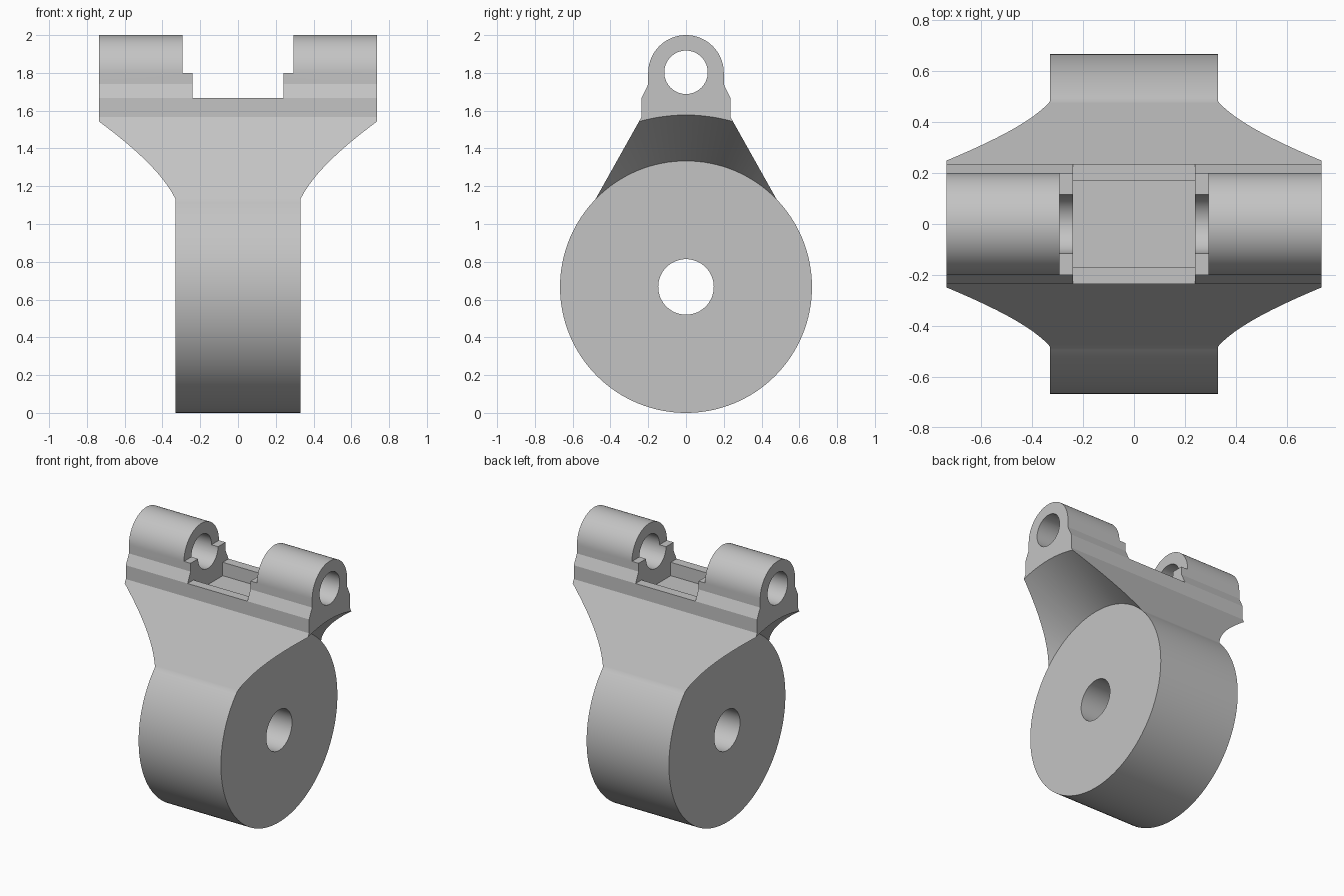
import bpy, bmesh, math
from mathutils import Matrix

default = bpy.data.objects.get("Cube")
if default:
    bpy.data.objects.remove(default, do_unlink=True)

WHEEL_R, WHEEL_HALF = 0.667, 0.33
HINGE_Z, HINGE_R, HALF_WIDTH = 1.8, 0.2, 0.735
FLARE = 0.6  # radial growth of the flare per unit of width


def make_object(name, bm):
    bmesh.ops.recalc_face_normals(bm, faces=bm.faces)
    mesh = bpy.data.meshes.new(name)
    bm.to_mesh(mesh)
    bm.free()
    obj = bpy.data.objects.new(name, mesh)
    bpy.context.collection.objects.link(obj)
    return obj


def prism(name, outline, half):
    """Extrude a (y, z) outline across x from -half to half."""
    bm = bmesh.new()
    face = bm.faces.new([bm.verts.new((-half, y, z)) for y, z in outline])
    ext = bmesh.ops.extrude_face_region(bm, geom=[face])
    moved = [v for v in ext["geom"] if isinstance(v, bmesh.types.BMVert)]
    bmesh.ops.translate(bm, verts=moved, vec=(2 * half, 0, 0))
    return make_object(name, bm)


def arc(radius, z, start, end, steps):
    angles = [start + (end - start) * i / steps for i in range(steps + 1)]
    return [(radius * math.cos(a), z + radius * math.sin(a)) for a in angles]


def circle(radius, z, steps):
    return arc(radius, z, 0, 2 * math.pi, steps)[:-1]


def box(name, half_x, half_y, low, high):
    return prism(name, [(-half_y, low), (half_y, low), (half_y, high), (-half_y, high)], half_x)


def cone_cutter(side):
    """Cone around the wheel axis that hollows the underside of the flare."""
    inner, outer = WHEEL_HALF - 0.01, 0.8
    r1, r2 = [WHEEL_R + FLARE * (x - WHEEL_HALF) for x in (inner, outer)]
    turn = Matrix.Rotation(side * math.pi / 2, 4, "Y")
    place = Matrix.Translation((side * (inner + outer) / 2, 0, WHEEL_R))
    bm = bmesh.new()
    bmesh.ops.create_cone(bm, cap_ends=True, segments=128, radius1=r1, radius2=r2,
                          depth=outer - inner, matrix=place @ turn)
    return make_object("flare_cutter", bm)


def combine(target, other, operation):
    other.hide_render = True
    mod = target.modifiers.new(operation.lower(), "BOOLEAN")
    mod.operation, mod.object, mod.solver = operation, other, "EXACT"
    bpy.context.view_layer.objects.active = target
    bpy.ops.object.modifier_apply(modifier=mod.name)
    bpy.data.objects.remove(other, do_unlink=True)


# Flared neck with the rounded hinge barrel on top
side = [(0.553, 1.0), (0.235, 1.567), (0.235, 1.667), (HINGE_R, 1.74)]
outline = side + arc(HINGE_R, HINGE_Z, 0, math.pi, 48) + [(-y, z) for y, z in reversed(side)]
body = prism("hinge_bracket", outline, HALF_WIDTH)
for s in (1, -1):
    combine(body, cone_cutter(s), "DIFFERENCE")

# Round drum below the neck
combine(body, prism("drum", circle(WHEEL_R, WHEEL_R, 128), WHEEL_HALF), "UNION")

# Gap between the lugs, stepped at the barrel centre, with a sunk floor
for cutter in (
    box("gap_cutter", 0.24, 0.4, 1.667, 2.1),
    box("step_cutter", 0.293, 0.4, HINGE_Z, 2.1),
    box("floor_cutter", 0.24, 0.168, 1.57, 1.75),
    prism("pin_bore", circle(0.115, 1.803, 64), 1),
    prism("axle_bore", circle(0.147, WHEEL_R, 64), 1),
):
    combine(body, cutter, "DIFFERENCE")

# Single grey finish
grey = bpy.data.materials.new("plain_grey")
grey.use_nodes = True
colour = (0.55, 0.55, 0.55, 1)
grey.diffuse_color = colour
grey.node_tree.nodes["Principled BSDF"].inputs["Base Color"].default_value = colour
body.data.materials.clear()
body.data.materials.append(grey)

for obj in bpy.context.selected_objects:
    obj.select_set(False)
body.select_set(True)
bpy.context.view_layer.objects.active = body
bpy.ops.object.shade_smooth_by_angle(angle=math.radians(20))
